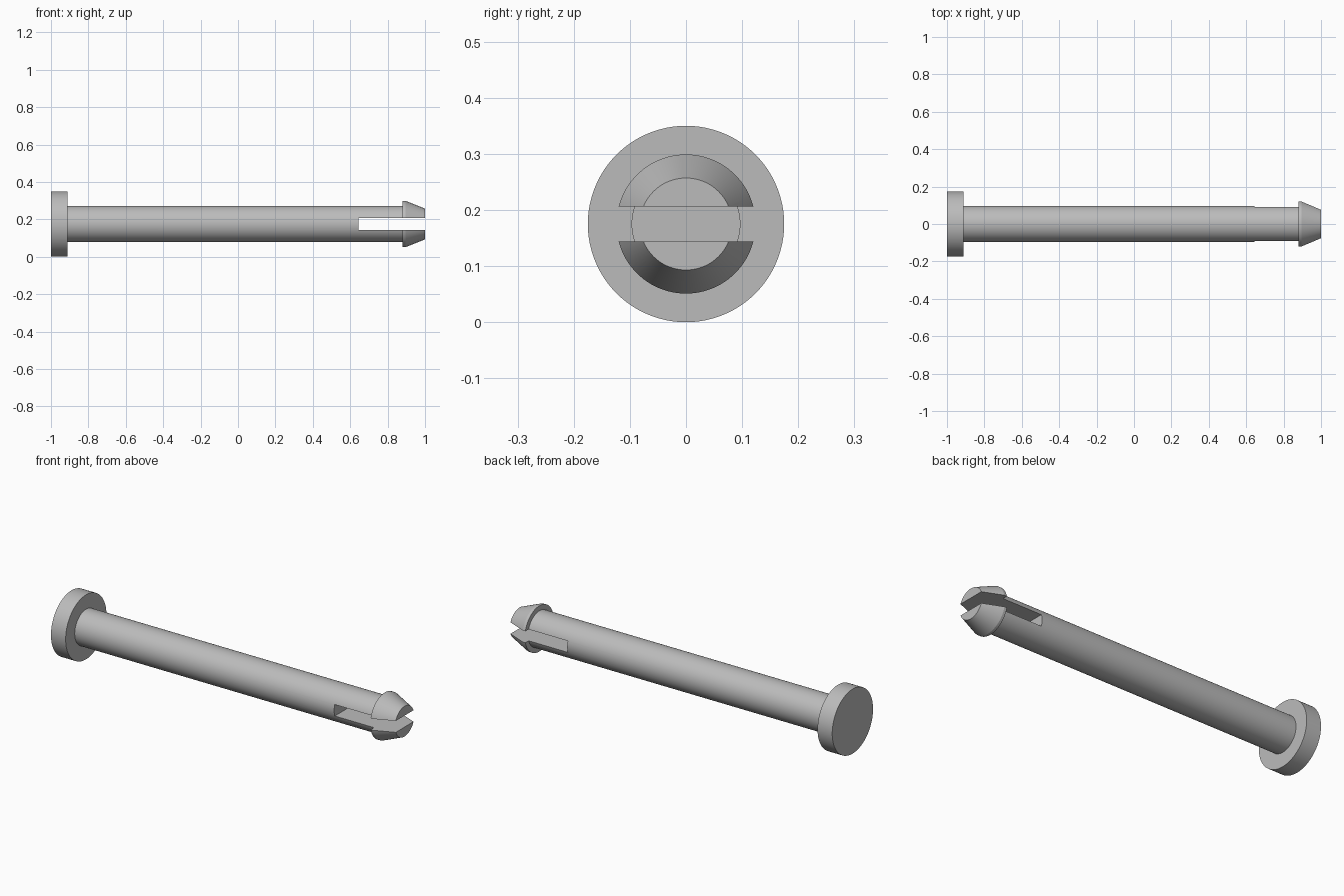
import bpy, bmesh, math
from mathutils import Vector

cube = bpy.data.objects.get("Cube")
if cube:
    bpy.data.objects.remove(cube, do_unlink=True)

CENTRE_Z = 0.175
SEGMENTS = 96

grey = bpy.data.materials.new("plain grey")
grey.use_nodes = True
colour = (0.5, 0.5, 0.5, 1)
grey.diffuse_color = colour
grey.node_tree.nodes["Principled BSDF"].inputs["Base Color"].default_value = colour


def lathe_x(name, profile):
    """Spin an (x, radius) profile about the x axis and cap both ends."""
    bm = bmesh.new()
    verts = [bm.verts.new((x, 0, r)) for x, r in profile]
    edges = [bm.edges.new(pair) for pair in zip(verts, verts[1:])]
    bmesh.ops.spin(bm, geom=verts + edges, cent=(0, 0, 0), axis=(1, 0, 0),
                   angle=math.tau, steps=SEGMENTS)
    bmesh.ops.remove_doubles(bm, verts=bm.verts, dist=1e-5)
    bmesh.ops.holes_fill(bm, edges=bm.edges, sides=0)
    bmesh.ops.recalc_face_normals(bm, faces=bm.faces)
    mesh = bpy.data.meshes.new(name)
    bm.to_mesh(mesh)
    bm.free()
    mesh.materials.append(grey)
    obj = bpy.data.objects.new(name, mesh)
    obj.location.z = CENTRE_Z
    bpy.context.collection.objects.link(obj)
    return obj


# Head disc, long shaft and tapered snap barb in one turned piece
pin = lathe_x("snap_pin", [
    (-1, 0.175), (-0.912, 0.175),
    (-0.912, 0.097), (0.88, 0.097),
    (0.88, 0.124), (0.895, 0.124), (1, 0.082),
])

# Slot that splits the tip into an upper and a lower prong
slot_start, slot_end = 0.645, 1.1
bpy.ops.mesh.primitive_cube_add(
    size=1, location=((slot_start + slot_end) / 2, 0, CENTRE_Z))
cutter = bpy.context.object
cutter.name = "slot_cutter"
cutter.dimensions = Vector((slot_end - slot_start, 0.5, 0.062))
cutter.hide_render = True
cutter.data.materials.append(grey)

bpy.ops.object.select_all(action='DESELECT')
pin.select_set(True)
bpy.context.view_layer.objects.active = pin
slot = pin.modifiers.new("slot", 'BOOLEAN')
slot.operation = 'DIFFERENCE'
slot.solver = 'EXACT'
slot.object = cutter
bpy.context.view_layer.update()
bpy.ops.object.modifier_apply(modifier=slot.name)
bpy.data.objects.remove(cutter, do_unlink=True)

# Smooth round walls with crisp rims
bpy.ops.object.shade_smooth_by_angle(angle=math.radians(20))
